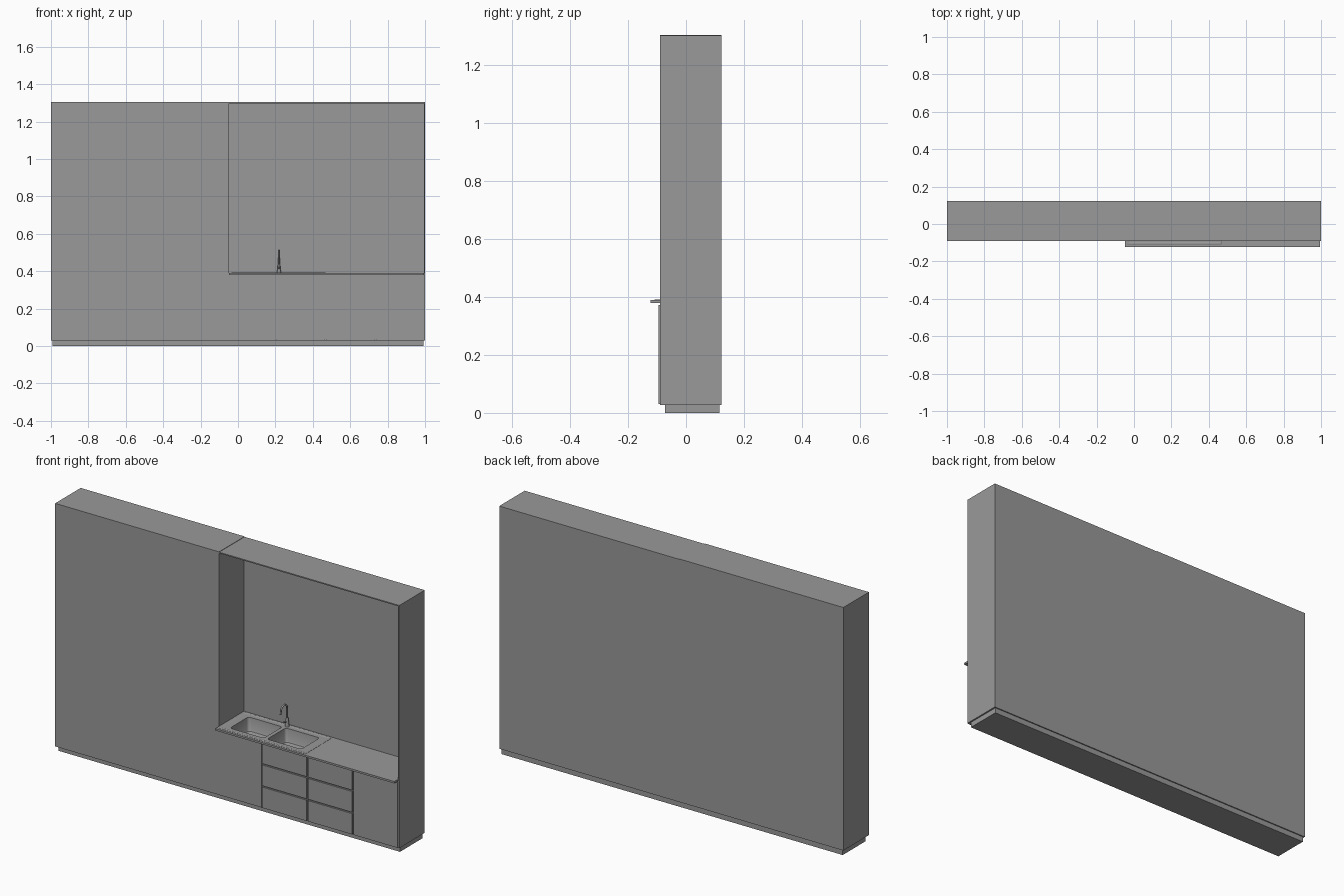
import bpy, bmesh, math

if "Cube" in bpy.data.objects:
    bpy.data.objects.remove(bpy.data.objects["Cube"])

# Dark grey finish shared by all parts
GREY = bpy.data.materials.new("dark_grey")
GREY.diffuse_color = (0.32, 0.32, 0.32, 1)
GREY.use_nodes = True
GREY.node_tree.nodes["Principled BSDF"].inputs["Base Color"].default_value = GREY.diffuse_color

def finish(name, bm):
    bmesh.ops.recalc_face_normals(bm, faces=bm.faces)
    me = bpy.data.meshes.new(name)
    bm.to_mesh(me)
    bm.free()
    ob = bpy.data.objects.new(name, me)
    bpy.context.collection.objects.link(ob)
    return ob

def box(name, x0, x1, y0, y1, z0, z1):
    bm = bmesh.new()
    bmesh.ops.create_cube(bm, size=1)
    for v in bm.verts:
        v.co = ((x0 + x1) / 2 + v.co.x * (x1 - x0),
                (y0 + y1) / 2 + v.co.y * (y1 - y0),
                (z0 + z1) / 2 + v.co.z * (z1 - z0))
    return finish(name, bm)

def rounded(x0, x1, y0, y1, r, z, n=5):
    pts = []
    for cx, cy, a0 in ((x1 - r, y1 - r, 0), (x0 + r, y1 - r, 90),
                       (x0 + r, y0 + r, 180), (x1 - r, y0 + r, 270)):
        for i in range(n + 1):
            a = math.radians(a0 + 90 * i / n)
            pts.append((cx + r * math.cos(a), cy + r * math.sin(a), z))
    return pts

def loft(name, loops, cap_start=True, cap_end=True):
    bm = bmesh.new()
    rings = [[bm.verts.new(p) for p in lp] for lp in loops]
    n = len(rings[0])
    for a, b in zip(rings, rings[1:]):
        for i in range(n):
            j = (i + 1) % n
            bm.faces.new((a[i], a[j], b[j], b[i]))
    if cap_start:
        bm.faces.new(rings[0])
    if cap_end:
        bm.faces.new(rings[-1])
    return finish(name, bm)

def smooth(ob):
    bpy.ops.object.select_all(action='DESELECT')
    bpy.context.view_layer.objects.active = ob
    ob.select_set(True)
    bpy.ops.object.shade_smooth_by_angle(angle=math.radians(35))

def cut(ob, cutter):
    m = ob.modifiers.new("cut", 'BOOLEAN')
    m.operation = 'DIFFERENCE'
    m.solver = 'EXACT'
    m.object = cutter

FRONT, BACK, TOP, SPLIT = -0.09, 0.122, 1.305, -0.047

# Plinth and tall cabinet block
box("plinth", -0.992, 0.992, -0.072, 0.116, 0, 0.028)
box("tall_cabinet", -1, SPLIT, FRONT, BACK, 0.028, TOP)

# Niche shell
NT = TOP - 0.002
box("niche_back", SPLIT, 1, BACK - 0.005, BACK, 0.38, NT - 0.005)
box("niche_top", SPLIT, 1, FRONT + 0.001, BACK, NT - 0.006, NT)
box("niche_side", 0.994, 1, FRONT, BACK - 0.005, 0.38, NT - 0.006)

# Base carcass panels
box("base_back", SPLIT, 1, BACK - 0.005, BACK, 0.028, 0.38)
box("base_side", 0.993, 1, FRONT + 0.001, BACK - 0.005, 0.028, 0.38)
box("base_floor", SPLIT, 0.993, FRONT + 0.004, BACK - 0.005, 0.028, 0.034)
box("base_front_frame", SPLIT, 0.993, -0.087, -0.081, 0.034, 0.379)

# Base fronts: plain panel, two drawer stacks, door
Z0, Z1, GAP = 0.03, 0.372, 0.007
box("plain_front", SPLIT, 0.2, FRONT, -0.085, 0.028, Z1)
h = (Z1 - Z0 - 2 * GAP) / 3
for c, x0 in enumerate((0.207, 0.472)):
    for r in range(3):
        z = Z0 + r * (h + GAP)
        box(f"drawer_front_{c}_{r}", x0, x0 + 0.258, -0.095, -0.085, z, z + h)
box("door_front", 0.737, 0.993, -0.095, -0.085, Z0, Z1)

# Countertop and sink rim, cut for the two bowls
counter = box("countertop", SPLIT, 0.994, -0.122, BACK - 0.005, 0.379, 0.389)
SX0, SX1, SY = -0.038, 0.470, 0.110
rim = loft("sink_rim", [rounded(SX0, SX1, -SY, SY, 0.006, 0.385),
                        rounded(SX0, SX1, -SY, SY, 0.006, 0.390),
                        rounded(SX0 + .004, SX1 - .004, -SY + .004, SY - .004, 0.004, 0.392),
                        rounded(SX0 + .008, SX1 - .008, -SY + .008, SY - .008, 0.004, 0.392),
                        rounded(SX0 + .014, SX1 - .014, -SY + .014, SY - .014, 0.004, 0.390)])
for i, (x0, x1) in enumerate(((0.008, 0.205), (0.225, 0.422))):
    y0, y1 = -0.079, 0.075
    hole = loft(f"bowl_cutter_{i}", [rounded(x0, x1, y0, y1, 0.014, z) for z in (0.36, 0.42)])
    hole.hide_render = True
    hole.hide_viewport = True
    cut(counter, hole)
    cut(rim, hole)

    def ring(inset, z):
        return rounded(x0 + inset, x1 - inset, y0 + inset, y1 - inset, 0.014, z)
    bowl = loft(f"sink_bowl_{i}", [ring(0, 0.390), ring(0.006, 0.328), ring(0.009, 0.322),
                                   ring(0.016, 0.319)], cap_start=False)
    bowl.data.flip_normals()
    if bowl.data.polygons[-1].normal.z < 0:
        bowl.data.flip_normals()
    smooth(bowl)
    # Drain disc
    bpy.ops.mesh.primitive_cylinder_add(vertices=20, radius=0.012, depth=0.002,
                                        location=((x0 + x1) / 2, 0, 0.320))
    bpy.context.object.name = f"drain_{i}"

# Tap: tapered base, gooseneck spout, lever
TX, TY = 0.219, 0.095
bpy.ops.mesh.primitive_cone_add(vertices=20, radius1=0.011, radius2=0.006, depth=0.045,
                                location=(TX, TY, 0.4125))
bpy.context.object.name = "tap_base"
smooth(bpy.context.object)
R = 0.026
path = [(TX, TY, 0.42), (TX, TY, 0.46)]
path += [(TX, TY - R + R * math.cos(math.pi * i / 12), 0.485 + R * math.sin(math.pi * i / 12))
         for i in range(13)]
path.append((TX, TY - 2 * R - 0.002, 0.470))
cu = bpy.data.curves.new("tap_spout", 'CURVE')
cu.dimensions = '3D'
cu.bevel_depth = 0.0045
cu.bevel_resolution = 3
cu.use_fill_caps = True
sp = cu.splines.new('POLY')
sp.points.add(len(path) - 1)
for p, co in zip(sp.points, path):
    p.co = (*co, 1)
bpy.context.collection.objects.link(bpy.data.objects.new("tap_spout", cu))
bpy.ops.mesh.primitive_cylinder_add(vertices=12, radius=0.003, depth=0.03,
                                    location=(TX, TY - 0.016, 0.418),
                                    rotation=(math.radians(70), 0, 0))
bpy.context.object.name = "tap_lever"
smooth(bpy.context.object)

for ob in bpy.data.objects:
    ob.data.materials.append(GREY)
